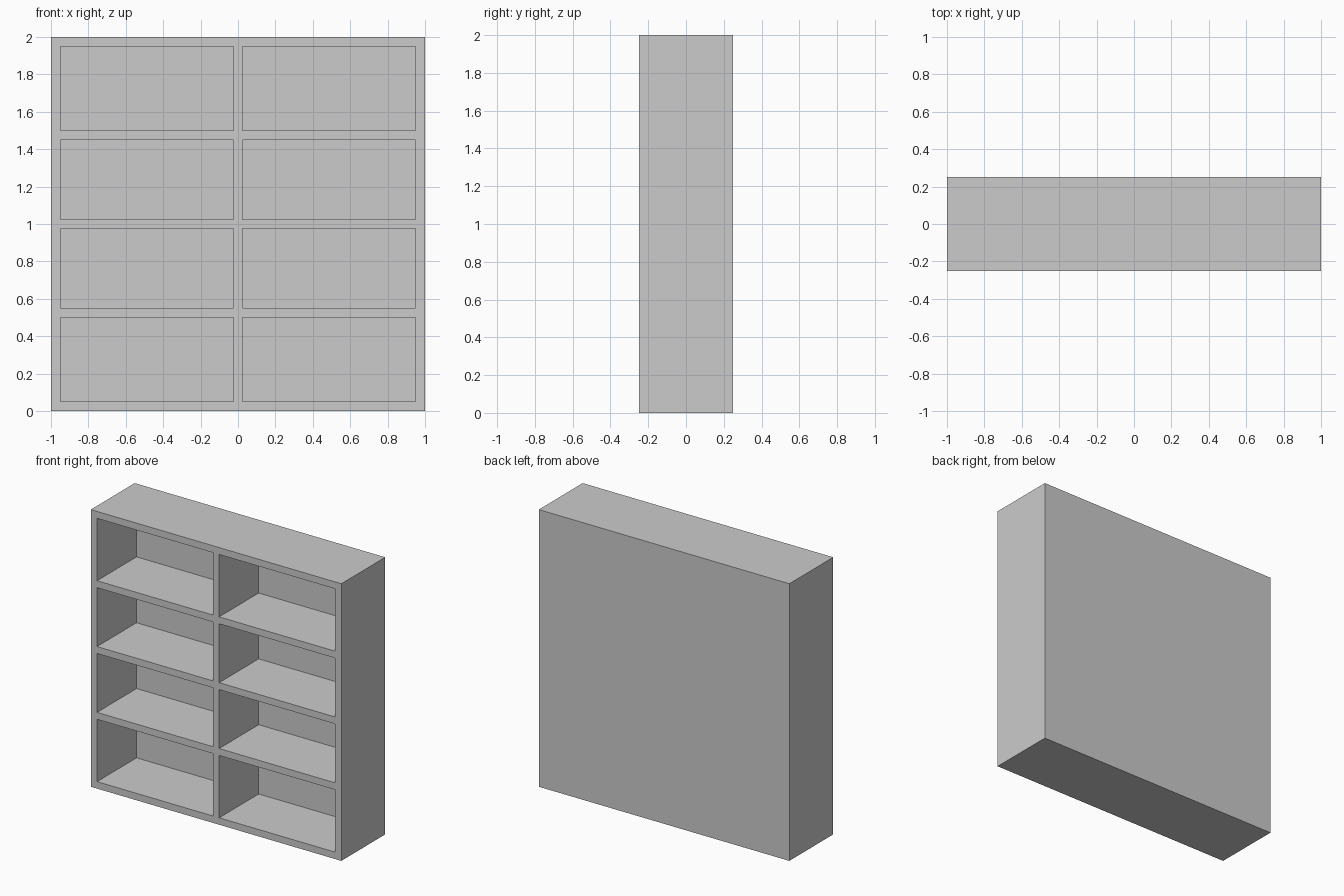
import bpy, bmesh
from mathutils import Matrix, Vector

if "Cube" in bpy.data.objects:
    bpy.data.objects.remove(bpy.data.objects["Cube"])

WIDTH, DEPTH, HEIGHT, BOARD = 2.0, 0.5, 2.0, 0.05
HALF = BOARD / 2


def add_box(bm, lo, hi):
    lo, hi = Vector(lo), Vector(hi)
    mat = Matrix.Translation((lo + hi) / 2) @ Matrix.Diagonal((*(hi - lo), 1))
    bmesh.ops.create_cube(bm, size=1, matrix=mat)


def make_object(name, boxes):
    bm = bmesh.new()
    for lo, hi in boxes:
        add_box(bm, lo, hi)
    mesh = bpy.data.meshes.new(name)
    bm.to_mesh(mesh)
    bm.free()
    obj = bpy.data.objects.new(name, mesh)
    bpy.context.collection.objects.link(obj)
    return obj


# Solid bookcase body
bookcase = make_object("bookcase", [
    ((-WIDTH / 2, -DEPTH / 2, 0), (WIDTH / 2, DEPTH / 2, HEIGHT))])

# Compartments: open at the front, one board thick at the back
shelf_z = [0.525, 1.0, 1.475]
floors = [BOARD] + [z + HALF for z in shelf_z]
ceilings = [z - HALF for z in shelf_z] + [HEIGHT - BOARD]
columns = [(-WIDTH / 2 + BOARD, -HALF), (HALF, WIDTH / 2 - BOARD)]
compartments = make_object("compartment_cutters", [
    ((x0, -DEPTH / 2 - 0.1, z0), (x1, DEPTH / 2 - BOARD, z1))
    for x0, x1 in columns for z0, z1 in zip(floors, ceilings)])
compartments.hide_render = True
compartments.hide_set(True)

# Carve the compartments, leaving frame, shelves, divider and back
cut = bookcase.modifiers.new("carve_compartments", 'BOOLEAN')
cut.operation = 'DIFFERENCE'
cut.solver = 'EXACT'
cut.object = compartments
